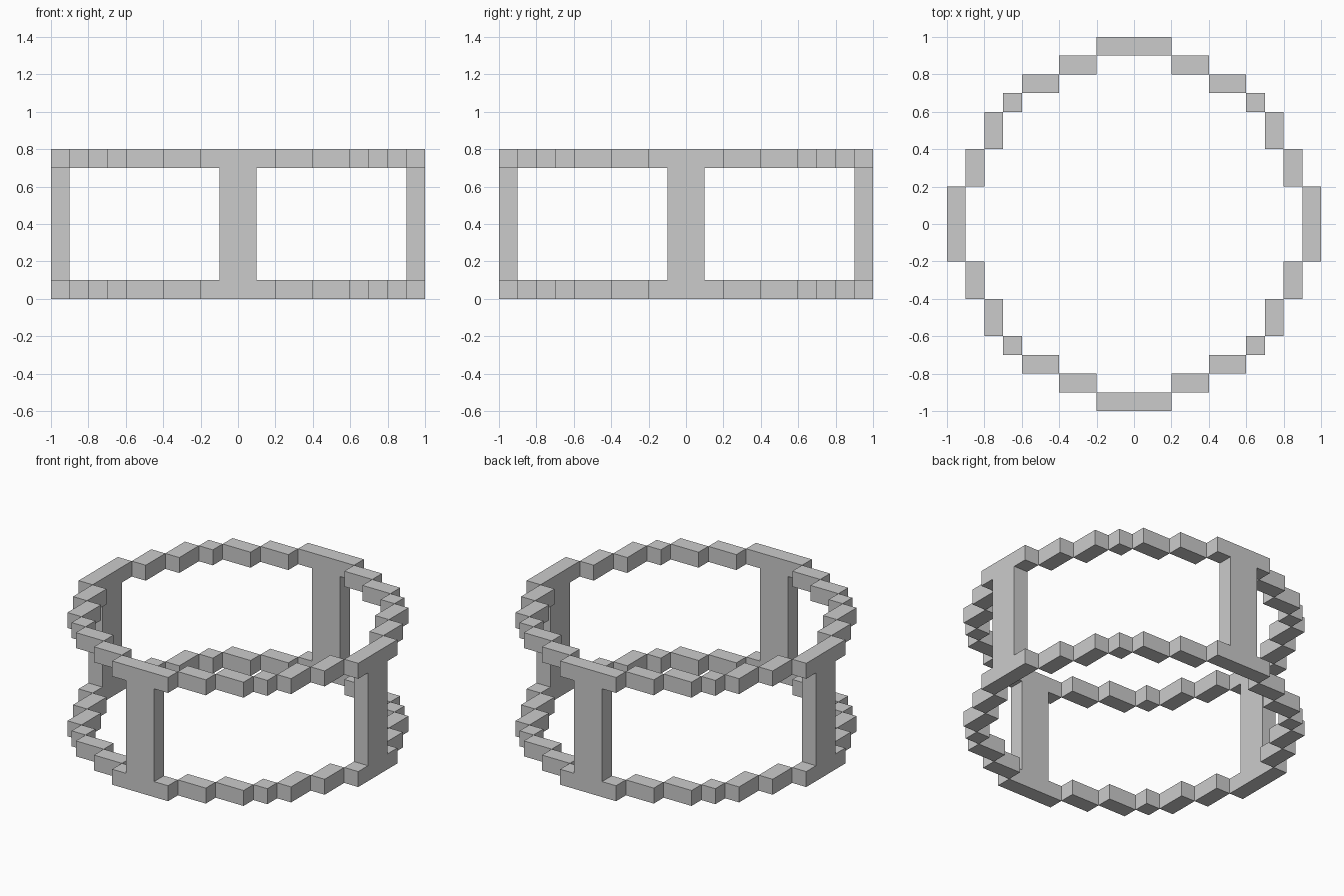
import bpy, bmesh
from math import pi
from mathutils import Matrix

if "Cube" in bpy.data.objects:
    bpy.data.objects.remove(bpy.data.objects["Cube"])

T = 0.1    # bar thickness
H = 0.8    # total height


def finish(name, bm):
    bmesh.ops.recalc_face_normals(bm, faces=bm.faces[:])
    mesh = bpy.data.meshes.new(name)
    bm.to_mesh(mesh)
    bm.free()
    obj = bpy.data.objects.new(name, mesh)
    bpy.context.collection.objects.link(obj)
    return obj


def add_block(bm, x0, x1, y0, y1, z0, z1):
    m = (Matrix.Translation(((x0 + x1) / 2, (y0 + y1) / 2, (z0 + z1) / 2))
         @ Matrix.Diagonal((x1 - x0, y1 - y0, z1 - z0, 1)))
    bmesh.ops.create_cube(bm, size=1, matrix=m)


# Stepped blocks of one quadrant: x start, x end, y start, y end
STEPS = [(0.2, 0.4, 0.8, 0.9), (0.4, 0.6, 0.7, 0.8), (0.6, 0.7, 0.6, 0.7),
         (0.7, 0.8, 0.4, 0.6), (0.8, 0.9, 0.2, 0.4)]


# Lower and upper stepped rings, mirrored into four quadrants
def ring(name, z):
    bm = bmesh.new()
    for sx in (1, -1):
        for sy in (1, -1):
            for x0, x1, y0, y1 in STEPS:
                xs, ys = sorted((sx * x0, sx * x1)), sorted((sy * y0, sy * y1))
                add_block(bm, *xs, *ys, z, z + T)
    return finish(name, bm)


ring("lower_ring", 0)
ring("upper_ring", H - T)


# I-shaped side frames: post with a wide bar at foot and head
def side_frame(name, angle):
    half = [(0.2, 0), (0.2, T), (0.1, T), (0.1, H - T), (0.2, H - T), (0.2, H)]
    outline = half + [(-x, z) for x, z in reversed(half)]
    bm = bmesh.new()
    face = bm.faces.new([bm.verts.new((x, -1, z)) for x, z in outline])
    ext = bmesh.ops.extrude_face_region(bm, geom=[face], use_keep_orig=True)
    verts = [g for g in ext["geom"] if isinstance(g, bmesh.types.BMVert)]
    bmesh.ops.translate(bm, verts=verts, vec=(0, T, 0))
    bmesh.ops.rotate(bm, verts=bm.verts[:], cent=(0, 0, 0),
                     matrix=Matrix.Rotation(angle, 3, 'Z'))
    return finish(name, bm)


for i, side in enumerate(("front", "right", "back", "left")):
    side_frame(side + "_post_frame", i * pi / 2)
